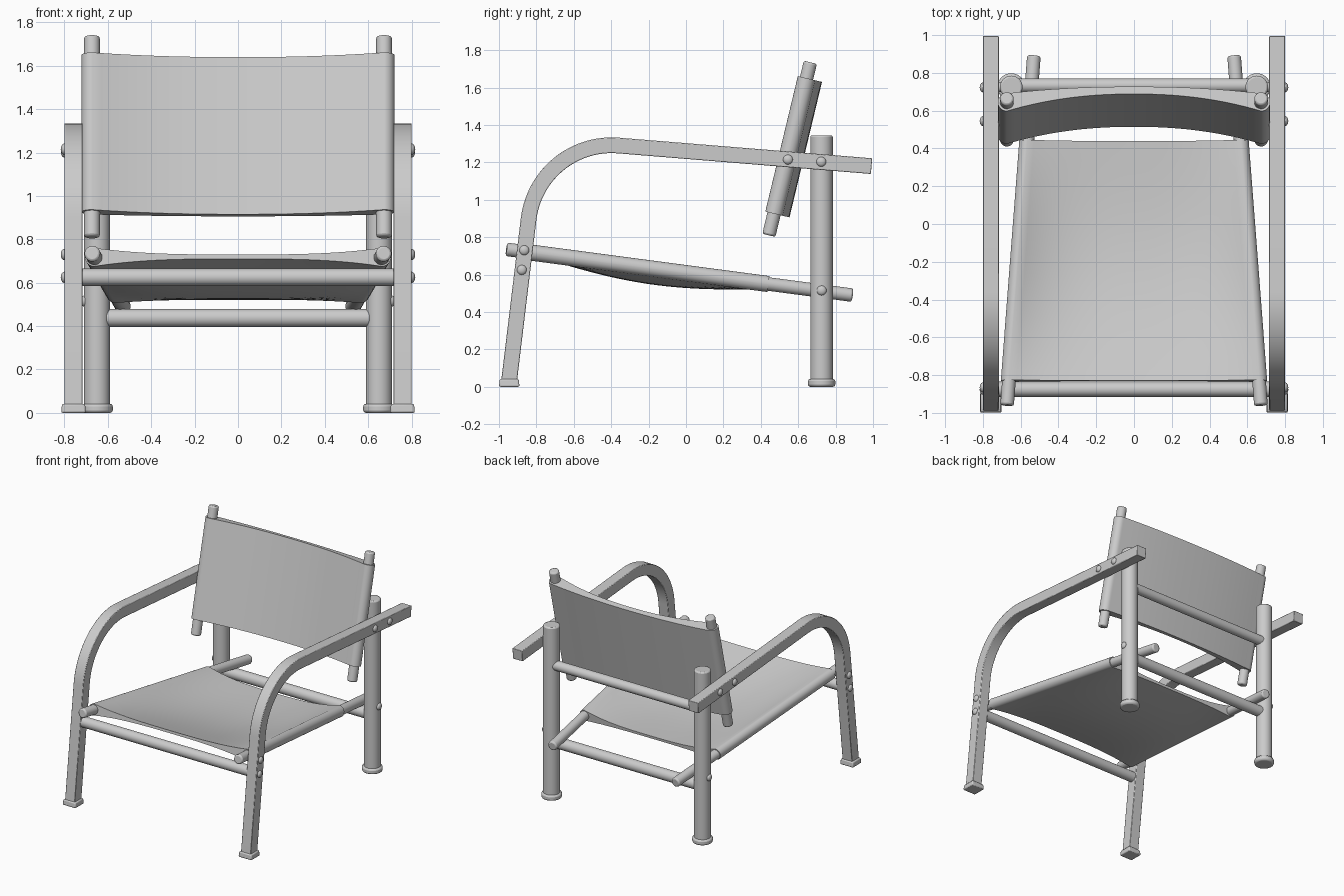
import bpy, bmesh
from math import sin, cos, pi
from mathutils import Vector as V

if "Cube" in bpy.data.objects:
    bpy.data.objects.remove(bpy.data.objects["Cube"])


def finish(name, bm, bevel=0.0, segments=2):
    bmesh.ops.recalc_face_normals(bm, faces=bm.faces)
    me = bpy.data.meshes.new(name)
    bm.to_mesh(me)
    bm.free()
    ob = bpy.data.objects.new(name, me)
    bpy.context.collection.objects.link(ob)
    bpy.ops.object.select_all(action='DESELECT')
    ob.select_set(True)
    bpy.context.view_layer.objects.active = ob
    bpy.ops.object.shade_smooth_by_angle(angle=0.6)
    if bevel:
        m = ob.modifiers.new("edge_rounding", 'BEVEL')
        m.width, m.segments, m.limit_method, m.angle_limit = bevel, segments, 'ANGLE', 0.9
    return ob


def rod(name, a, b, r, bevel=0.01):
    a, b = V(a), V(b)
    bm = bmesh.new()
    bmesh.ops.create_cone(bm, cap_ends=True, segments=40, radius1=r, radius2=r, depth=(b - a).length)
    ob = finish(name, bm, bevel)
    ob.location = (a + b) / 2
    ob.rotation_mode = 'QUATERNION'
    ob.rotation_quaternion = (b - a).to_track_quat('Z', 'Y')
    return ob


def sling(name, a, b, t0, t1, r, front_mid, back_mid, power):
    """Fabric loop around a mirrored pair of poles; a, b are the right pole's ends."""
    a, b = V(a), V(b)
    n = V((0, -(b - a).z, (b - a).y)).normalized()
    if n.y > 0.5:
        n = -n
    bm = bmesh.new()
    rows, nv = [], 24
    for j in range(nv + 1):
        v = j / nv
        p = a.lerp(b, t0 + (t1 - t0) * v)
        f, k = front_mid(v), back_mid(v)
        half = [(p.x + r * cos(g), r * sin(g), -r * sin(g))
                for g in [0.04 + (pi / 2 - 0.04) * i / 8 for i in range(9)]]
        for i in range(1, 17):
            u = 1 - i / 16
            e = 1 - u ** power
            half.append((p.x * u, r + (f - r) * e, -r + (k + r) * e))
        cols = half + [(-x, f0, k0) for x, f0, k0 in reversed(half[:-1])]
        rows.append([[bm.verts.new(V((x, p.y, p.z)) + n * w) for x, w in ((c[0], c[1]), (c[0], c[2]))]
                     for c in cols])
    m = len(rows[0])
    for R, S in zip(rows, rows[1:]):
        for i in range(m - 1):
            for s in (0, 1):
                bm.faces.new((R[i][s], R[i + 1][s], S[i + 1][s], S[i][s]))
        for i in (0, m - 1):
            bm.faces.new((R[i][0], R[i][1], S[i][1], S[i][0]))
    for R in (rows[0], rows[-1]):
        for i in range(m - 1):
            bm.faces.new((R[i][0], R[i + 1][0], R[i + 1][1], R[i][1]))
    return finish(name, bm)


# Centre line of the bent arm: leg, quarter bend, armrest
corner = V((-0.79, 1.325))
foot, tip = V((-0.946, 0.03)), V((0.992, 1.18))
d1, d2 = (foot - corner).normalized(), (tip - corner).normalized()
half_angle = d1.angle(d2) / 2
tan_len = 0.43
bend_r = tan_len * sin(half_angle) / cos(half_angle)
centre = corner + (d1 + d2).normalized() * (tan_len / cos(half_angle))
start = corner + d1 * tan_len - centre
sweep = pi - 2 * half_angle
path = [(foot, -d1)]
for i in range(25):
    g = -sweep * i / 24
    o = V((start.x * cos(g) - start.y * sin(g), start.x * sin(g) + start.y * cos(g)))
    path.append((centre + o, V((o.y, -o.x)).normalized()))
path.append((tip, d2))

SEAT = ((0.672, -0.96, 0.735), (0.53, 0.89, 0.49))
BACK = ((0.673, 0.443, 0.81), (0.673, 0.665, 1.735))

for s, side in ((-1, "left"), (1, "right")):
    # Bent flat arm with front leg
    bm = bmesh.new()
    prev = None
    for p, t in path:
        o = V((-t.y, t.x)) * 0.042
        ring = [bm.verts.new((s * x, q.x, q.y)) for x, q in
                ((0.716, p + o), (0.8, p + o), (0.8, p - o), (0.716, p - o))]
        if prev:
            for i in range(4):
                bm.faces.new((prev[i], prev[(i + 1) % 4], ring[(i + 1) % 4], ring[i]))
        else:
            bm.faces.new(ring)
        prev = ring
    bm.faces.new(prev)
    finish(side + "_arm_and_front_leg", bm, 0.004)

    # Front foot cap
    bm = bmesh.new()
    bmesh.ops.create_cube(bm, size=1)
    for v in bm.verts:
        top = v.co.z > 0
        k = 0.92 if top else 1
        v.co = (v.co.x * 0.115 * k, v.co.y * 0.11 * k, 0.042 if top else 0)
    ob = finish(side + "_front_foot", bm, 0.008)
    ob.location = (s * 0.758, -0.945, 0)

    # Rear post and its foot
    rod(side + "_rear_post", (s * 0.65, 0.725, 0.01), (s * 0.65, 0.725, 1.345), 0.06)
    rod(side + "_rear_foot", (s * 0.65, 0.725, 0), (s * 0.65, 0.725, 0.042), 0.073, 0.012)

    # Seat rails and backrest poles
    flip = lambda p: (s * p[0], p[1], p[2])
    rod(side + "_seat_rail", flip(SEAT[0]), flip(SEAT[1]), 0.036)
    rod(side + "_back_pole", flip(BACK[0]), flip(BACK[1]), 0.036)

    # Domed bolt heads
    for i, (x, y, z) in enumerate(((0.8, 0.545, 1.215), (0.8, 0.723, 1.203), (0.8, -0.865, 0.73),
                                   (0.8, -0.878, 0.625), (0.708, 0.725, 0.515))):
        bm = bmesh.new()
        bmesh.ops.create_uvsphere(bm, u_segments=24, v_segments=12, radius=0.026)
        ob = finish(f"{side}_bolt_{i + 1}", bm)
        ob.location, ob.scale = (s * x, y, z), (0.65, 1, 1)

# Cross bars
rod("front_bar", (-0.73, -0.875, 0.625), (0.73, -0.875, 0.625), 0.04)
rod("rear_lower_bar", (-0.65, 0.725, 0.437), (0.65, 0.725, 0.437), 0.042)
rod("rear_upper_bar", (-0.65, 0.733, 1.04), (0.65, 0.733, 1.04), 0.037)

# Fabric seat and backrest
dip = lambda v: -0.008 - 0.02 * v - 0.066 * sin(pi * v)
sling("seat_sling", *SEAT, 0.07, 0.757, 0.043, lambda v: dip(v) + 0.02, dip, 3)
sling("backrest_sling", *BACK, 0.125, 0.908, 0.048, lambda v: -0.045, lambda v: -0.085, 2.2)
